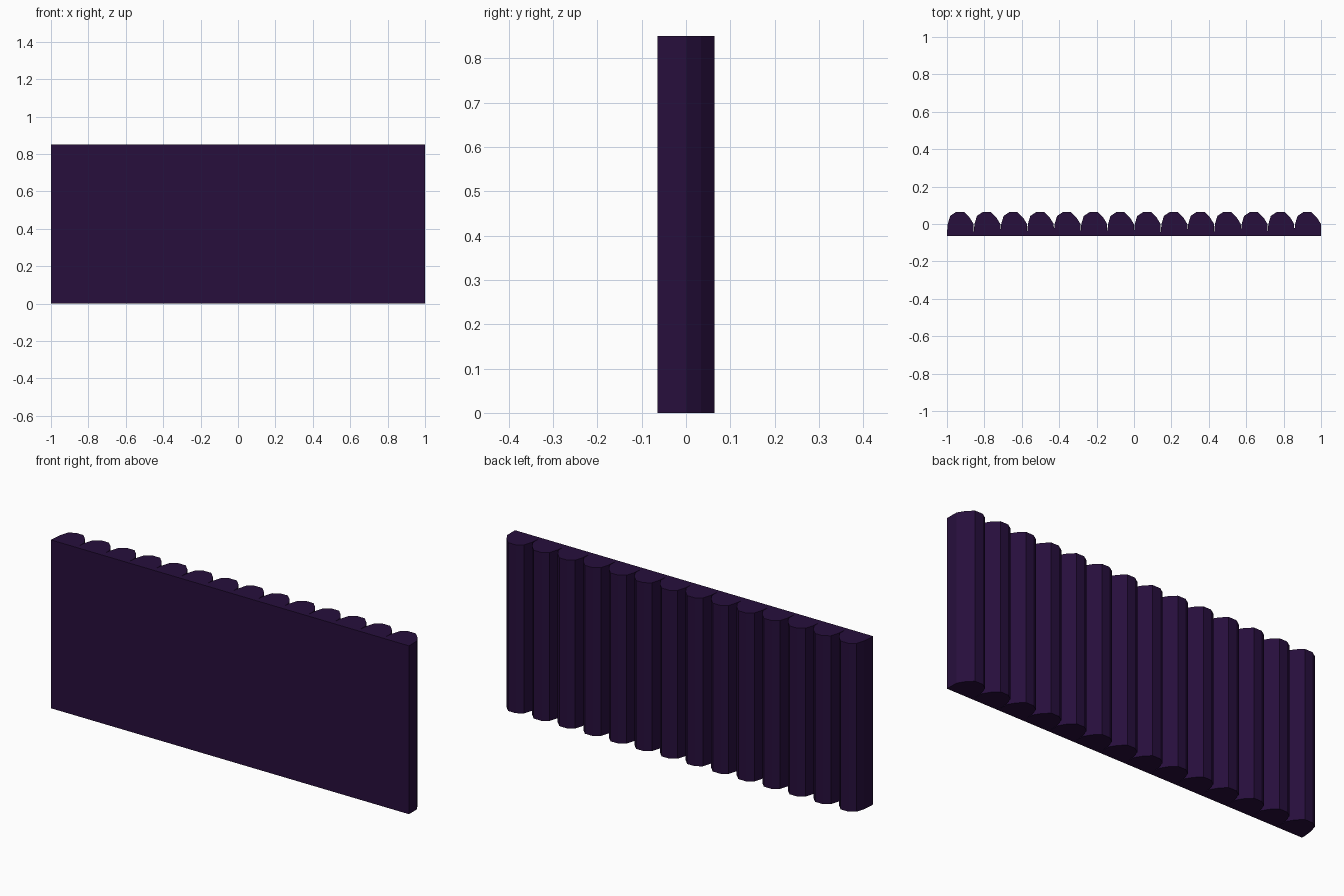
import bpy, bmesh

if "Cube" in bpy.data.objects:
    bpy.data.objects.remove(bpy.data.objects["Cube"])

COUNT, HEIGHT, FRONT = 14, 0.85, -0.064
PITCH = 2.0 / COUNT

# Cross-section of one rib: (fraction of pitch, y)
RIB = [(0.0, -0.045), (0.03, 0.0), (0.12, 0.043), (0.34, 0.064),
       (0.64, 0.064), (0.85, 0.034), (0.995, 0.0), (1.0, -0.045)]

mat = bpy.data.materials.new("dark_purple")
mat.diffuse_color = (0.0200, 0.0045, 0.0450, 1)
mat.use_nodes = True
mat.node_tree.nodes["Principled BSDF"].inputs["Base Color"].default_value = mat.diffuse_color

# Flat front, ribbed back outline
outline = [(-1.0, FRONT), (1.0, FRONT)]
for i in reversed(range(COUNT)):
    for u, y in reversed(RIB if i == 0 else RIB[1:]):
        outline.append((-1.0 + (i + u) * PITCH, y))

# Extrude the outline upwards into a panel
bm = bmesh.new()
base = bm.faces.new([bm.verts.new((x, y, 0)) for x, y in outline])
ext = bmesh.ops.extrude_face_region(bm, geom=[base], use_keep_orig=True)
top = [g for g in ext["geom"] if isinstance(g, bmesh.types.BMVert)]
bmesh.ops.translate(bm, verts=top, vec=(0, 0, HEIGHT))
bmesh.ops.recalc_face_normals(bm, faces=bm.faces)
mesh = bpy.data.meshes.new("ribbed_panel")
bm.to_mesh(mesh)
bm.free()
mesh.materials.append(mat)
panel = bpy.data.objects.new("ribbed_panel", mesh)
bpy.context.collection.objects.link(panel)
